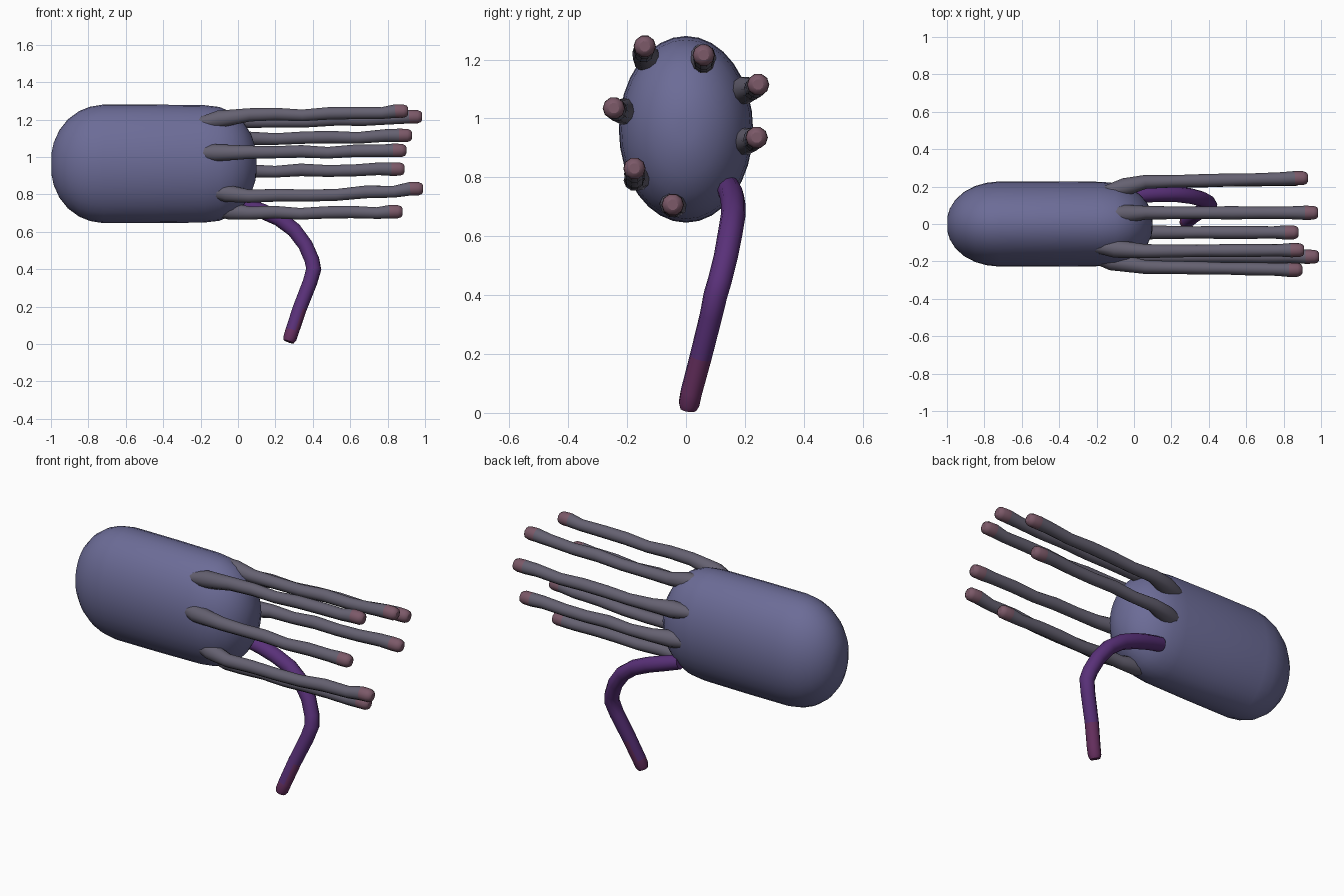
import bpy, bmesh, math

if "Cube" in bpy.data.objects:
    bpy.data.objects.remove(bpy.data.objects["Cube"])


def material(name, rgb):
    m = bpy.data.materials.new(name)
    m.diffuse_color = (*rgb, 1)
    m.use_nodes = True
    m.node_tree.nodes["Principled BSDF"].inputs["Base Color"].default_value = m.diffuse_color
    return m


BLUE = material("mantle_blue", (0.15, 0.15, 0.31))
GREY = material("arm_grey", (0.13, 0.12, 0.165))
TIP = material("tip_red", (0.2, 0.1, 0.14))
PURPLE = material("tube_purple", (0.1, 0.03, 0.19))
PLUM = material("tube_end_plum", (0.14, 0.03, 0.12))


def smooth(ob):
    for o in bpy.context.selected_objects:
        o.select_set(False)
    ob.select_set(True)
    bpy.context.view_layer.objects.active = ob
    bpy.ops.object.shade_smooth_by_angle(angle=math.radians(60))


def tube(name, points, mats, is_end):
    """Round tube through (x, y, z, radius) points, with a tinted end."""
    cu = bpy.data.curves.new(name, 'CURVE')
    cu.dimensions = '3D'
    cu.bevel_depth = 1.0
    cu.bevel_resolution = 3
    cu.use_fill_caps = True
    sp = cu.splines.new('POLY')
    sp.points.add(len(points) - 1)
    for p, (x, y, z, r) in zip(sp.points, points):
        p.co = (x, y, z, 1)
        p.radius = r
    tmp = bpy.data.objects.new(name + "_path", cu)
    bpy.context.collection.objects.link(tmp)
    dg = bpy.context.evaluated_depsgraph_get()
    me = bpy.data.meshes.new_from_object(tmp.evaluated_get(dg))
    bpy.data.objects.remove(tmp)
    me.name = name
    me.materials.clear()
    for m in mats:
        me.materials.append(m)
    for f in me.polygons:
        f.material_index = int(is_end(f.center))
    ob = bpy.data.objects.new(name, me)
    bpy.context.collection.objects.link(ob)
    smooth(ob)


# mantle: oval rings (x, scale) along the body
rings = [(-0.998, 0.17), (-0.985, 0.36), (-0.955, 0.57), (-0.91, 0.75), (-0.85, 0.89),
         (-0.79, 0.965), (-0.72, 1), (-0.45, 1), (-0.18, 0.99), (-0.1, 0.96), (-0.03, 0.87),
         (0.03, 0.70), (0.07, 0.5), (0.093, 0.28), (0.1, 0.12)]
N = 32
bm = bmesh.new()
loops = []
for x, s in rings:
    loops.append([bm.verts.new((x, 0.228 * s * math.cos(a), 0.963 + 0.317 * s * math.sin(a)))
                  for a in (2 * math.pi * i / N for i in range(N))])
for a, b in zip(loops, loops[1:]):
    for i in range(N):
        bm.faces.new((a[i], a[(i + 1) % N], b[(i + 1) % N], b[i]))
bm.faces.new(loops[0])
bm.faces.new(loops[-1])
bmesh.ops.recalc_face_normals(bm, faces=bm.faces)
me = bpy.data.meshes.new("mantle")
bm.to_mesh(me)
bm.free()
me.materials.append(BLUE)
mantle = bpy.data.objects.new("mantle", me)
bpy.context.collection.objects.link(mantle)
smooth(mantle)

# seven arms: root (x, y, z), bend (y, z) and tip (x, y, z)
arms = [
    ((-0.20, -0.12, 1.18), (-0.145, 1.225), (0.91, -0.14, 1.245)),
    ((-0.15, 0.05, 1.22), (0.06, 1.19), (0.985, 0.06, 1.215)),
    ((-0.15, 0.17, 1.09), (0.225, 1.10), (0.93, 0.245, 1.115)),
    ((-0.15, 0.17, 0.92), (0.225, 0.925), (0.89, 0.24, 0.935)),
    ((-0.22, -0.17, 1.02), (-0.23, 1.025), (0.90, -0.245, 1.035)),
    ((-0.16, -0.14, 0.82), (-0.175, 0.79), (0.99, -0.175, 0.83)),
    ((-0.14, -0.04, 0.72), (-0.045, 0.70), (0.88, -0.045, 0.707)),
]
for k, (r, b, t) in enumerate(arms):
    pts = [(*r, 0.035), (r[0] + 0.1, (r[1] + b[0]) / 2, (r[2] + b[1]) / 2, 0.048),
           (0.06, b[0], b[1], 0.037)]
    for j in range(1, 6):
        u = j / 6
        w = 0.005 * math.sin(2.3 * j + k)
        pts.append((0.06 + (t[0] - 0.06) * u, b[0] + (t[1] - b[0]) * u,
                    b[1] + (t[2] - b[1]) * u * u + w, 0.034 + w * 0.3))
    pts += [(t[0] - 0.07, t[1], t[2], 0.038), (t[0] - 0.025, t[1], t[2], 0.037),
            (t[0] - 0.007, t[1], t[2], 0.03), (*t, 0.018)]
    tube(f"arm_{k + 1}", pts, (GREY, TIP), lambda c, e=t[0]: c.x > e - 0.07)

# long feeding tube curling down to the ground
feeder = [(-0.06, 0.14, 0.77, 0.04), (0.04, 0.155, 0.74, 0.042), (0.13, 0.16, 0.71, 0.042),
          (0.22, 0.16, 0.67, 0.042), (0.30, 0.15, 0.61, 0.042), (0.36, 0.135, 0.53, 0.041),
          (0.395, 0.115, 0.45, 0.041), (0.405, 0.10, 0.40, 0.041), (0.385, 0.085, 0.33, 0.039),
          (0.33, 0.05, 0.19, 0.038), (0.29, 0.018, 0.07, 0.037), (0.277, 0.01, 0.03, 0.036),
          (0.271, 0.007, 0.012, 0.028)]
tube("feeding_tube", feeder, (PURPLE, PLUM), lambda c: c.z < 0.13)
